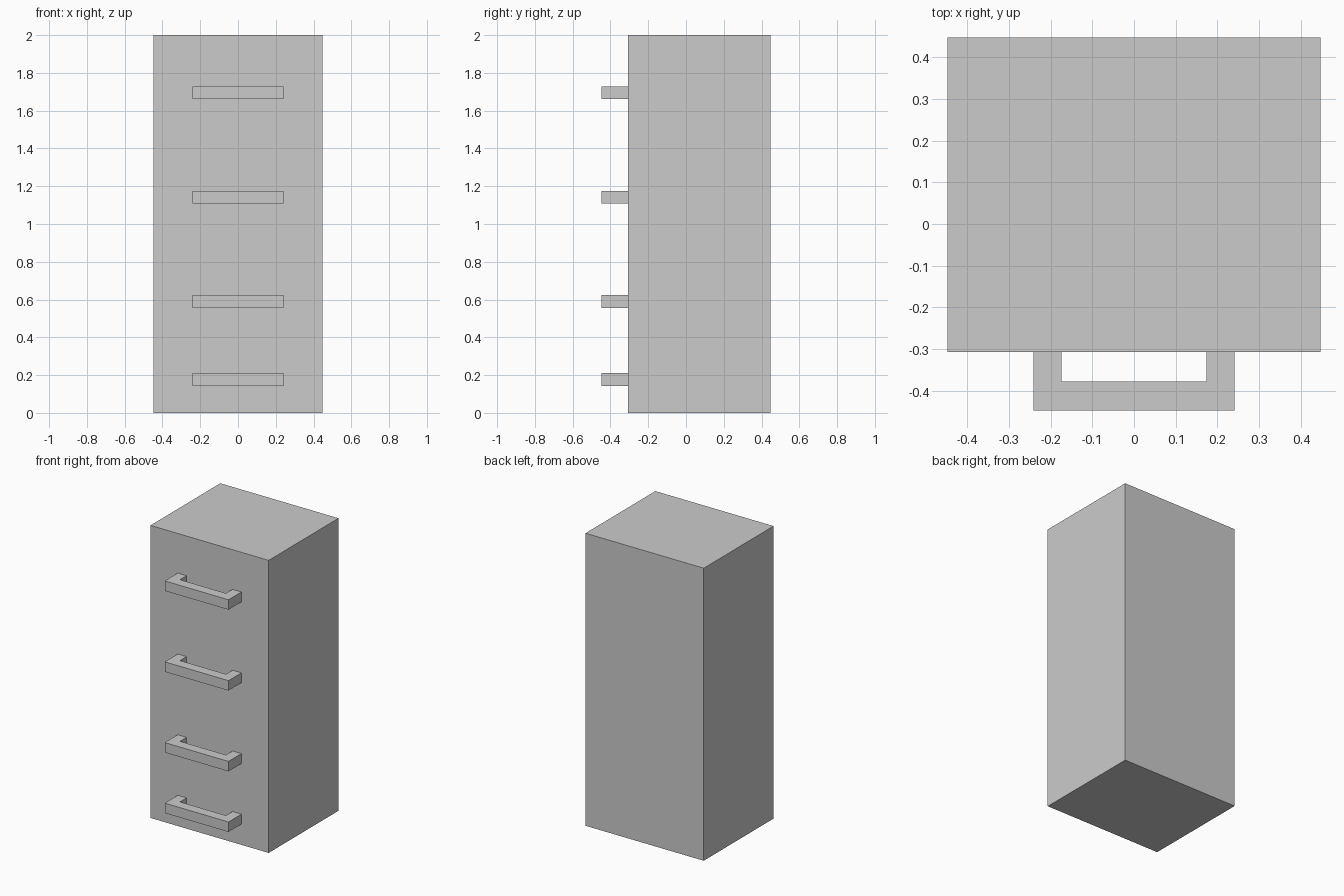
import bpy
import bmesh

if "Cube" in bpy.data.objects:
    bpy.data.objects.remove(bpy.data.objects["Cube"])

HALF_W = 0.447
FRONT, BACK = -0.307, 0.447
HEIGHT = 2.0
HANDLE_H = 0.068


def extrude_profile(name, points, z, height):
    """Extrude a flat xy outline upwards into a closed solid."""
    bm = bmesh.new()
    base = bm.faces.new([bm.verts.new((x, y, z)) for x, y in points])
    top = bmesh.ops.extrude_face_region(bm, geom=[base], use_keep_orig=True)["geom"]
    bmesh.ops.translate(bm, vec=(0, 0, height),
                        verts=[v for v in top if isinstance(v, bmesh.types.BMVert)])
    bmesh.ops.recalc_face_normals(bm, faces=bm.faces)
    mesh = bpy.data.meshes.new(name)
    bm.to_mesh(mesh)
    bm.free()
    obj = bpy.data.objects.new(name, mesh)
    bpy.context.collection.objects.link(obj)
    return obj


# Cabinet body
extrude_profile("cabinet_body",
                [(-HALF_W, FRONT), (HALF_W, FRONT), (HALF_W, BACK), (-HALF_W, BACK)],
                0, HEIGHT)

# U-shaped drawer handles, three evenly spaced and one low on the bottom drawer
half = [(0.241, -0.447), (0.241, FRONT), (0.174, FRONT), (0.174, -0.378)]
outline = half + [(-x, y) for x, y in reversed(half)]
for i, z in enumerate((0.176, 0.590, 1.142, 1.695)):
    extrude_profile(f"drawer_handle_{i + 1}", outline, z - HANDLE_H / 2, HANDLE_H)
